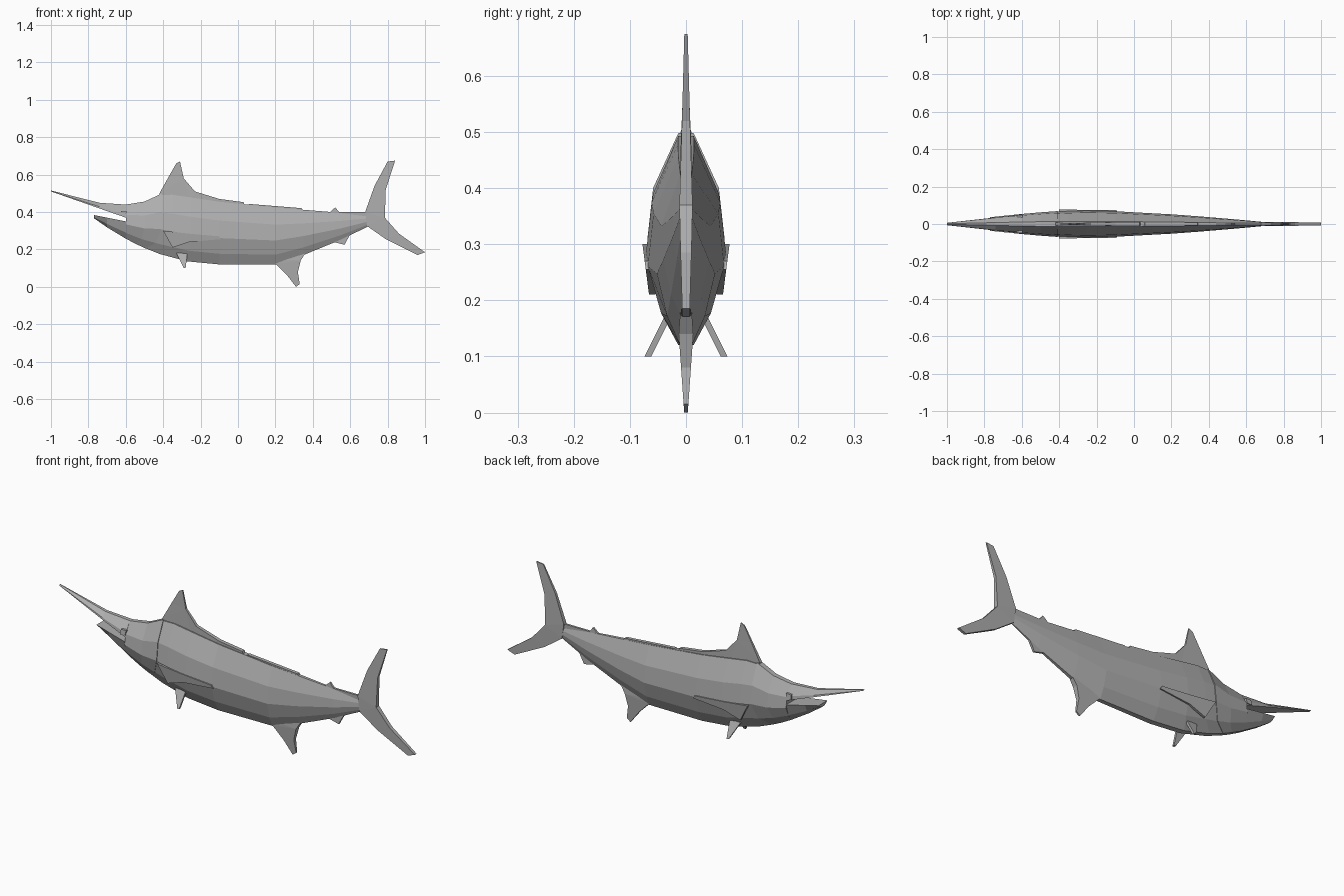
import bpy
import bmesh

cube = bpy.data.objects.get("Cube")
if cube:
    bpy.data.objects.remove(cube, do_unlink=True)

GREY = (.42, .42, .42, 1)
skin = bpy.data.materials.new("skin grey")
skin.use_nodes = True
skin.diffuse_color = GREY
skin.node_tree.nodes["Principled BSDF"].inputs["Base Color"].default_value = GREY


# Outline of the fish along its length
def belly(x):
    """Height of the underside: curved in front, rising to the tail behind."""
    front = max(0, -.1 - x)
    rear = max(0, x - .2)
    return .12 + .55 * front ** 2 + .3 * rear + .22 * rear ** 2


def back(x):
    """Height of the back: concave bill and brow, then a straight slope."""
    brow = (x + .6) ** 2
    if x < -.6:
        return .44 + .47 * brow
    return min(.44 + 1.6 * brow, .44 - .08 * x + .07 * max(0, -x))


def bill_underside(x):
    return .37 - .35 * (x + .6)


def jaw_top(x):
    return .35 - .2 * (x + .6)


def half_width(x):
    """Half the thickness of the fish, greatest behind the gills."""
    span = .8 if x < -.25 else 1.05
    return .072 * (1 - (abs(x + .25) / span) ** 1.5)


def finish(name, bm):
    """Turn a bmesh into a flat shaded object with the skin material."""
    bmesh.ops.recalc_face_normals(bm, faces=bm.faces)
    bmesh.ops.triangulate(bm, faces=[f for f in bm.faces if len(f.verts) > 4])
    mesh = bpy.data.meshes.new(name)
    bm.to_mesh(mesh)
    bm.free()
    mesh.materials.append(skin)
    obj = bpy.data.objects.new(name, mesh)
    bpy.context.collection.objects.link(obj)


def bridge(name, rings):
    """Join successive rings of points with quads and cap both ends."""
    bm = bmesh.new()
    loops = [[bm.verts.new(point) for point in ring] for ring in rings]
    for a, b in zip(loops, loops[1:]):
        for i in range(len(a)):
            bm.faces.new((a[i - 1], a[i], b[i], b[i - 1]))
    bm.faces.new(loops[0])
    bm.faces.new(loops[-1])
    finish(name, bm)


def loft(name, profile, stations, lower, upper, swell):
    """Profile rows hold height and width fractions; rings slant at the gills."""
    rings = []
    for station in stations:
        slant = max(0, 1 - 5 * abs(station + .4))
        side = []
        for height, width in profile:
            x = station - .09 * slant * max(0, 1 - height / .4) ** 2
            z = lower(x) + (upper(x) - lower(x)) * height
            side.append((x, width * swell * half_width(x), z))
        rings.append(side + [(x, -y, z) for x, y, z in reversed(side)])
    bridge(name, rings)


def centre_fin(name, outline, root, thick, slope):
    """Upright fin on the centre plane, thinning away from its root height."""
    def edge(side):
        return [(x, side * max(.003, thick - slope * abs(z - root)), z)
                for x, z in outline]
    bridge(name, [edge(-1), edge(1)])


def paired_fin(name, outline, root, reach, lean):
    """Plate on each flank, leaning outwards below its root height."""
    for label, side in (("left", 1), ("right", -1)):
        def edge(depth):
            return [(x, side * (reach - depth + lean * (root - z)), z)
                    for x, z in outline]
        bridge(label + "_" + name, [edge(0), edge(.012)])


# Trunk and gill-covered head share one cross-section
flank = [(0, .2), (.17, .65), (.42, 1), (.7, .85), (1, .2)]
loft("trunk", flank, [-.42, -.35, -.25, -.1, .2, .35, .55, .7, .76], belly, back, 1)
loft("head", flank, [-.6, -.5, -.41], belly, back, 1.05)

# Bill and lower jaw with the open mouth between them
loft("bill", [(0, .9), (.3, .85), (1, .2)], [-1, -.74, -.6],
     bill_underside, back, 1.05)
loft("lower_jaw", [(0, .2), (.35, .65), (1, 1)], [-.77, -.7, -.6],
     belly, jaw_top, 1.05)

# Dorsal fin: tall sail, then a low notched crest following the back
sail = [(-.42, .5), (-.37, .59), (-.33, .66), (-.31, .67), (-.29, .58), (-.23, .51)]
crest = [(x, back(x) + .015) for x in (-.1, .03)]
notch = [(.04, back(.04) - .01)]
rear_crest = [(x, back(x) + .008) for x in (.06, .2, .34)]
buried = [(x, back(x) - .04) for x in (.36, 0, -.25, -.42)]
centre_fin("dorsal_fin", sail + crest + notch + rear_crest + buried, .46, .01, .04)

# Remaining fins on the centre line
centre_fin("rear_dorsal_fin", [
    (.47, .38), (.52, .425), (.54, .4), (.69, .4), (.72, .37)], .39, .006, .05)
centre_fin("anal_fin", [
    (.19, .15), (.2, .125), (.26, .065), (.31, 0), (.33, .015),
    (.32, .08), (.335, .14), (.36, .18)], .14, .013, .07)
centre_fin("rear_anal_fin", [
    (.51, .24), (.57, .225), (.58, .245), (.6, .28)], .25, .006, .05)
centre_fin("tail_fin", [
    (.68, .4), (.73, .54), (.8, .67), (.84, .675), (.79, .52), (.785, .37),
    (.86, .285), (1, .185), (.96, .17), (.79, .255), (.69, .325)], .36, .012, .03)

# Paired fins and raised square eyes
paired_fin("pectoral_fin", [
    (-.4, .3), (-.27, .285), (-.1, .27), (-.09, .255), (-.26, .24), (-.35, .21)],
    .28, .075, -.13)
paired_fin("pelvic_fin", [
    (-.33, .18), (-.27, .18), (-.28, .1), (-.29, .1)], .18, .034, .5)
paired_fin("eye", [
    (-.628, .38), (-.6, .38), (-.596, .405), (-.625, .405)], .39, .05, .15)
